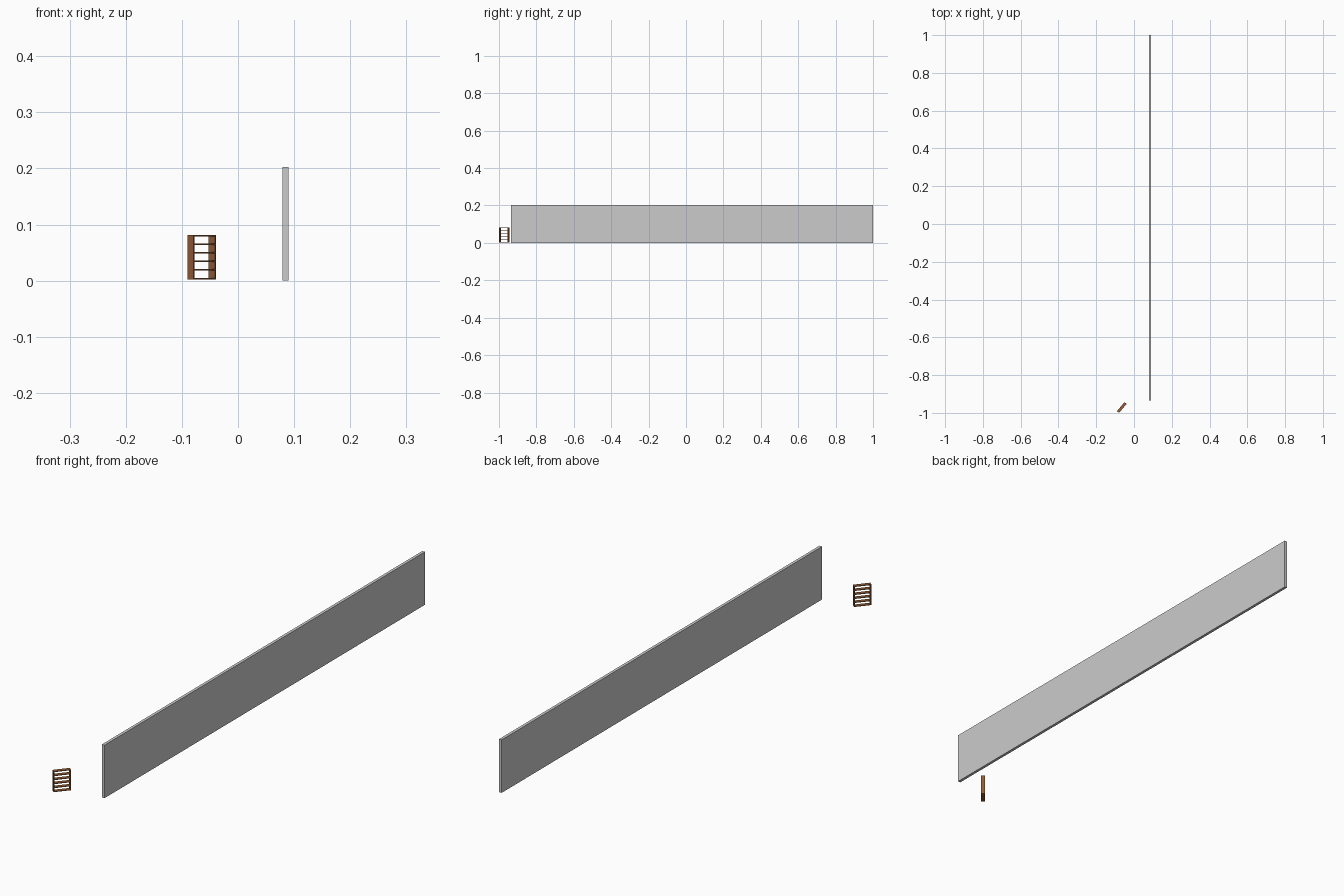
import bpy
import math
from mathutils import Matrix, Vector

if "Cube" in bpy.data.objects:
    bpy.data.objects.remove(bpy.data.objects["Cube"])


def material(name, rgb):
    m = bpy.data.materials.new(name)
    m.diffuse_color = (*rgb, 1.0)
    m.use_nodes = True
    m.node_tree.nodes["Principled BSDF"].inputs["Base Color"].default_value = m.diffuse_color
    return m


GREY = material("wall grey", (0.60, 0.60, 0.60))
BROWN = material("wood brown", (0.29, 0.108, 0.037))


def box(name, lo, hi, mat, frame=Matrix.Identity(4)):
    """Axis-aligned box from corner to corner, then moved by frame."""
    bpy.ops.mesh.primitive_cube_add(size=1)
    ob = bpy.context.object
    ob.name = name
    lo, hi = Vector(lo), Vector(hi)
    size = hi - lo
    local = Matrix.Translation((lo + hi) / 2) @ Matrix.Diagonal((*size, 1))
    ob.data.transform(frame @ local)
    ob.data.materials.append(mat)
    return ob


# Long wall panel
box("wall", (0.079, -0.935, 0.0), (0.0902, 1.0, 0.2025), GREY)

# Small open bookcase, standing turned beside the wall's front end
L, D, T = 0.062, 0.0145, 0.003        # width, depth, board thickness
Z0, Z1 = 0.0025, 0.0815
frame = Matrix.Translation((-0.0647, -0.9716, 0)) @ Matrix.Rotation(math.radians(50), 4, 'Z')

# Side boards
for side, s in (("left", -1), ("right", 1)):
    a, b = sorted((s * L / 2, s * (L / 2 - T)))
    box(f"bookcase_side_{side}", (a, -D / 2, Z0), (b, D / 2, Z1), BROWN, frame)

# Six shelves, including base and top
ST = 0.0026
for i in range(6):
    z = Z0 + i * (Z1 - Z0 - ST) / 5
    box(f"bookcase_shelf_{i + 1}", (-L / 2 + T, -D / 2, z), (L / 2 - T, D / 2, z + ST), BROWN, frame)
